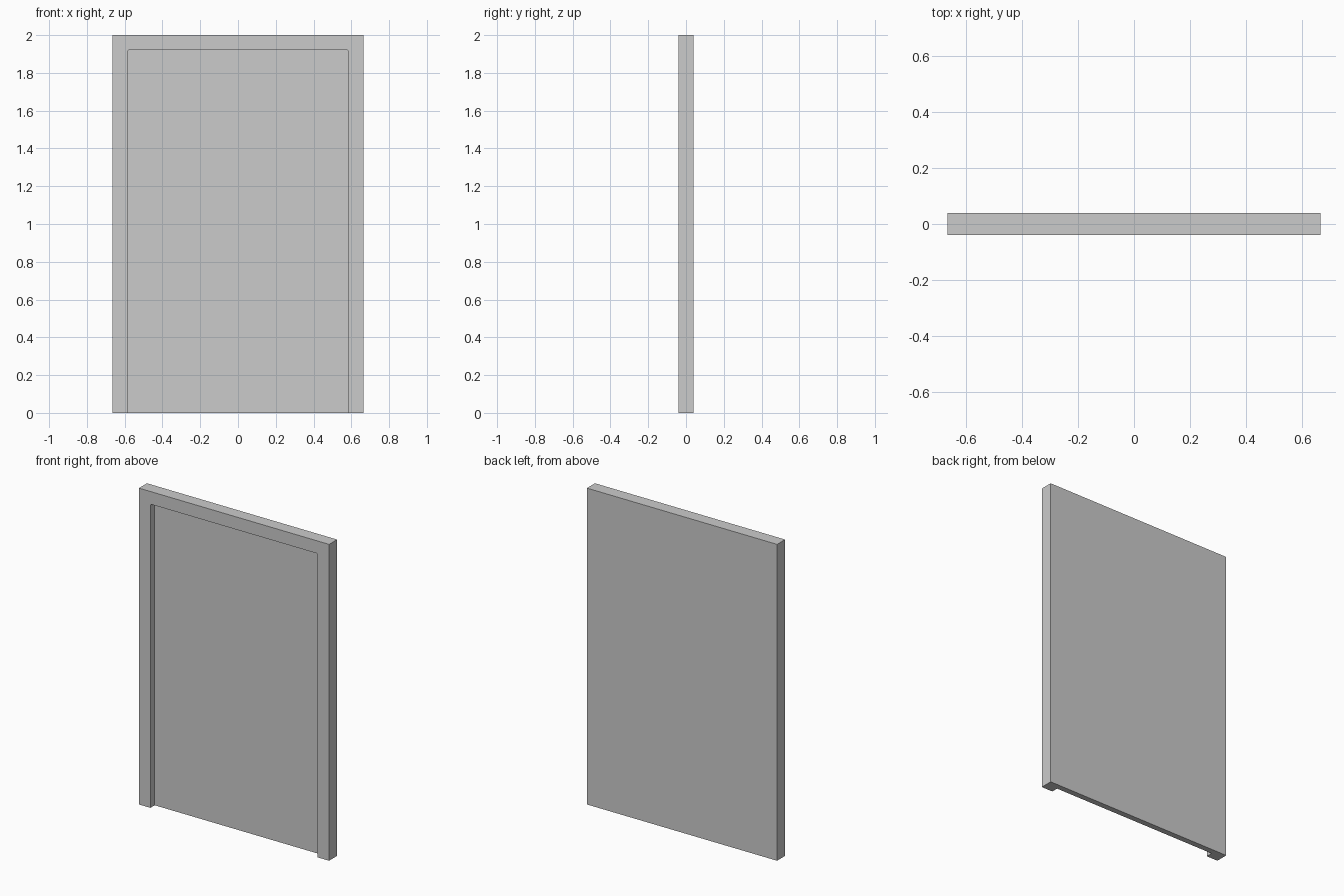
import bpy
import bmesh

if "Cube" in bpy.data.objects:
    bpy.data.objects.remove(bpy.data.objects["Cube"])

W, H, D = 0.665, 2.0, 0.04      # half width, height, half depth
IN_W, IN_H = 0.585, 1.92        # recess half width and top
PANEL_Y = 0.003                 # front face of the recessed panel
C = 0.006                       # tiny corner cut of the recess


def prism(name, profile, y0, y1):
    """Extrude an x-z outline from y0 to y1."""
    bm = bmesh.new()
    face = bm.faces.new([bm.verts.new((x, y0, z)) for x, z in profile])
    ext = bmesh.ops.extrude_face_region(bm, geom=[face])
    verts = [v for v in ext["geom"] if isinstance(v, bmesh.types.BMVert)]
    bmesh.ops.translate(bm, verts=verts, vec=(0, y1 - y0, 0))
    bmesh.ops.recalc_face_normals(bm, faces=bm.faces)
    mesh = bpy.data.meshes.new(name)
    bm.to_mesh(mesh)
    bm.free()
    obj = bpy.data.objects.new(name, mesh)
    bpy.context.collection.objects.link(obj)
    return obj


# Door slab with its surround
door = prism("door_frame_and_panel", [(-W, 0), (W, 0), (W, H), (-W, H)], -D, D)

# Recess cut into the front, open at the bottom
half = [(IN_W, -0.1), (IN_W, IN_H - C), (IN_W - C, IN_H)]
outline = half + [(-x, z) for x, z in reversed(half)]
cutter = prism("recess_cutter", outline, -D - 0.1, PANEL_Y)
cutter.hide_render = True
cutter.hide_set(True)

cut = door.modifiers.new("recess", 'BOOLEAN')
cut.operation = 'DIFFERENCE'
cut.solver = 'EXACT'
cut.object = cutter

# Apply the cut and drop the helper
bpy.context.view_layer.objects.active = door
door.select_set(True)
bpy.ops.object.modifier_apply(modifier=cut.name)
bpy.data.objects.remove(cutter)
